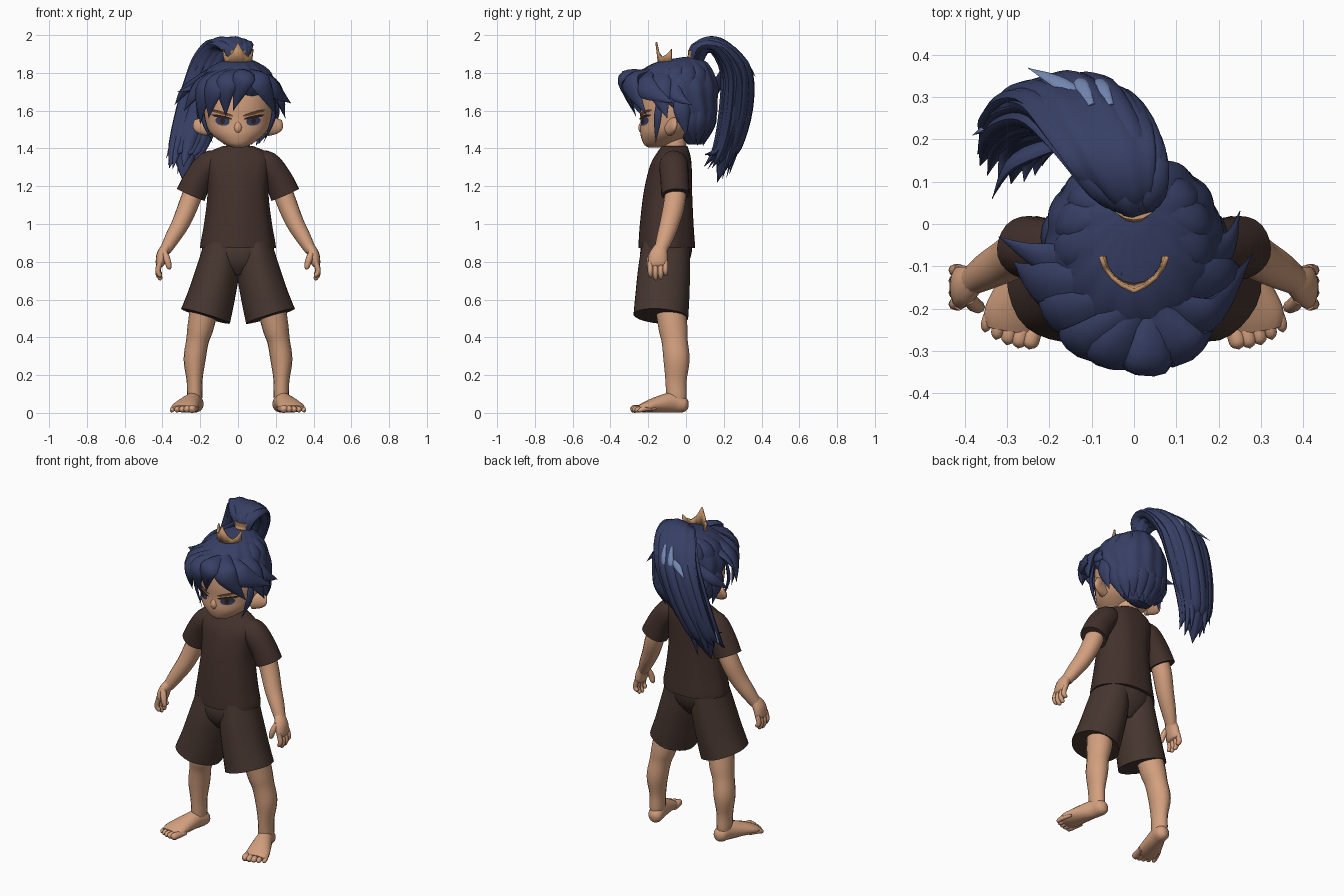
import bpy, bmesh, math, random
from mathutils import Vector
from mathutils.bvhtree import BVHTree

random.seed(4)
default_cube = bpy.data.objects.get("Cube")
if default_cube:
    bpy.data.objects.remove(default_cube)


def material(name, red, green, blue):
    mat = bpy.data.materials.new(name)
    mat.use_nodes = True
    colour = (red, green, blue, 1)
    mat.diffuse_color = colour
    mat.node_tree.nodes["Principled BSDF"].inputs["Base Color"].default_value = colour
    return mat


SKIN = material("warm skin", .65, .35, .21)
HAIR = material("navy hair", .038, .05, .13)
SHEEN = material("pale blue hair sheen", .17, .24, .44)
SHIRT = material("dark brown shirt", .056, .031, .025)
SHORTS = material("brown shorts", .062, .037, .029)
GOLD = material("copper gold", .5, .27, .13)
IRIS = material("blue iris", .035, .047, .12)
LASH = material("dark lash", .03, .015, .012)
BROW = material("brown eyebrow", .14, .06, .03)
HEAD_CENTRE = Vector((0, -.05, 1.62))
X_AXIS, Y_AXIS, Z_AXIS = Vector((1, 0, 0)), Vector((0, 1, 0)), Vector((0, 0, 1))


def make_object(name, bm, mat):
    bmesh.ops.recalc_face_normals(bm, faces=bm.faces)
    mesh = bpy.data.meshes.new(name)
    bm.to_mesh(mesh)
    bm.free()
    mesh.materials.append(mat)
    for face in mesh.polygons:
        face.use_smooth = True
    mesh.set_sharp_from_angle(angle=math.radians(50))
    obj = bpy.data.objects.new(name, mesh)
    bpy.context.scene.collection.objects.link(obj)
    return obj


def smooth_path(path, steps):
    """Catmull-Rom through (x, y, z, half width, half depth) rows."""
    rows = [path[0]] + list(path) + [path[-1]]
    result = []
    for p, q, r, s in zip(rows, rows[1:], rows[2:], rows[3:]):
        for k in range(steps):
            t = k / steps
            result.append([(2 * b + (c - a) * t + (2 * a - 5 * b + 4 * c - d) * t * t
                            + (3 * b - a - 3 * c + d) * t ** 3) / 2
                           for a, b, c, d in zip(p, q, r, s)])
    return result + [list(path[-1])]


def sweep(name, path, mat, side=X_AXIS, axis=None, sides=16, steps=4, ripple=0, folds=9):
    """Oval rings along a path; side=None keeps the width flat to the head."""
    rows = smooth_path(path, steps)
    bm = bmesh.new()
    rings = []
    for i, row in enumerate(rows):
        centre = Vector(row[:3])
        ahead = Vector(rows[min(i + 1, len(rows) - 1)][:3])
        behind = Vector(rows[max(i - 1, 0)][:3])
        tangent = axis or (ahead - behind).normalized()
        wide = side or tangent.cross(centre - HEAD_CENTRE)
        wide = (wide - tangent * wide.dot(tangent)).normalized()
        deep = tangent.cross(wide)
        ring = []
        for k in range(sides):
            angle = math.tau * k / sides
            swell = 1 + ripple * math.sin(folds * angle)
            ring.append(bm.verts.new(centre + swell * (
                wide * max(row[3], .001) * math.cos(angle)
                + deep * max(row[4], .001) * math.sin(angle))))
        rings.append(ring)
    for low, high in zip(rings, rings[1:]):
        for k in range(sides):
            n = (k + 1) % sides
            bm.faces.new((low[k], low[n], high[n], high[k]))
    bm.faces.new(rings[0])
    bm.faces.new(rings[-1])
    return make_object(name, bm, mat)


def pair(name, path, mat, **options):
    for label, sign in (("left_", 1), ("right_", -1)):
        sweep(label + name, [(sign * row[0], *row[1:]) for row in path], mat, **options)


def lock(name, root, middle, tip, width, mat=HAIR, paired=False):
    path = [(*root, width * .5, width * .25), (*middle, width, width * .45), (*tip, 0, 0)]
    (pair if paired else sweep)(name, path, mat, side=None, sides=10, steps=6)


# Head with a shallow nose, neck and ears
head = sweep("head", [
    (0, -.17, 1.405, .025, .03), (0, -.15, 1.425, .075, .075), (0, -.105, 1.48, .145, .137),
    (0, -.07, 1.55, .175, .17), (0, -.06, 1.63, .185, .183), (0, -.05, 1.72, .17, .17),
    (0, -.04, 1.82, .05, .05)], SKIN, axis=Z_AXIS, sides=32)
sweep("neck", [(0, -.06, 1.34, .065, .06), (0, -.06, 1.48, .06, .06)], SKIN, axis=Z_AXIS)
sweep("nose", [(0, -.215, 1.55, .012, .015), (0, -.232, 1.51, .022, .021),
               (0, -.225, 1.485, .014, .012), (0, -.21, 1.475, 0, 0)], SKIN, sides=16)
pair("ear", [(.15, -.085, 1.51, .03, .045), (.19, -.07, 1.52, .02, .045),
             (.215, -.058, 1.535, .015, .036), (.232, -.048, 1.55, 0, 0)], SKIN, side=Z_AXIS.cross(X_AXIS))

# Painted eyes: thin plates laid onto the face
face_tree = BVHTree.FromPolygons([v.co for v in head.data.vertices],
                                 [p.vertices[:] for p in head.data.polygons])


def face_plate(name, x, z, half_width, half_height, slant, lift, mat):
    for label, sign in (("left_", 1), ("right_", -1)):
        bm = bmesh.new()

        def on_face(u, v):
            start = Vector((sign * (x + u), -1, z + v + slant * u))
            return bm.verts.new(face_tree.ray_cast(start, Y_AXIS)[0] - Y_AXIS * lift)
        hub = on_face(0, 0)
        rim = [on_face(half_width * math.cos(a), half_height * math.sin(a))
               for a in (math.tau * k / 20 for k in range(20))]
        for a, b in zip(rim, rim[1:] + rim[:1]):
            bm.faces.new((hub, a, b))
        make_object(label + name, bm, mat)


face_plate("iris", .082, 1.545, .038, .024, .1, .004, IRIS)
face_plate("pupil", .082, 1.545, .013, .015, .1, .006, LASH)
face_plate("upper_lash", .085, 1.567, .055, .008, .2, .008, LASH)
face_plate("eyebrow", .085, 1.588, .06, .009, .28, .006, BROW)

# Shirt and sleeves
sweep("shirt", [
    (0, -.1, .872, .2, .15), (0, -.1, .9, .198, .149), (0, -.1, 1, .18, .142),
    (0, -.095, 1.15, .162, .13), (0, -.085, 1.26, .168, .118), (0, -.075, 1.33, .178, .105),
    (0, -.065, 1.38, .152, .085), (0, -.06, 1.412, .082, .068)],
    SHIRT, axis=Z_AXIS, sides=40, ripple=.015, folds=7)
pair("sleeve", [(.08, -.065, 1.335, .05, .055), (.15, -.065, 1.316, .072, .075),
                (.21, -.06, 1.24, .075, .075), (.25, -.055, 1.155, .08, .075)],
     SHIRT, sides=24, ripple=.012, folds=5)

# Shorts
sweep("shorts_waist", [(0, -.1, .92, .175, .125), (0, -.105, .86, .19, .137),
                       (0, -.112, .79, .15, .122), (0, -.115, .73, .05, .08)],
      SHORTS, axis=Z_AXIS, sides=32)
pair("shorts_leg", [(.085, -.105, .89, .095, .125), (.103, -.115, .77, .113, .137),
                    (.14, -.125, .62, .125, .143), (.172, -.133, .512, .135, .145)],
     SHORTS, sides=28, ripple=.012, folds=6)

# Arms, palms, fingers and thumbs
pair("arm", [(.2, -.05, 1.27, .05, .055), (.255, -.06, 1.12, .053, .057),
             (.3, -.085, 1.01, .048, .052), (.345, -.11, .93, .041, .045),
             (.385, -.135, .86, .03, .034)], SKIN)
pair("palm", [(.375, -.13, .885, .032, .026), (.4, -.145, .84, .048, .03),
              (.412, -.15, .79, .05, .024), (.414, -.15, .775, .035, .014)],
     SKIN, side=Y_AXIS)
for number, (shift, reach) in enumerate(((-.042, .06), (-.015, .075), (.013, .071), (.038, .05))):
    y = -.147 + shift
    pair("finger_%d" % number, [
        (.412, y, .8, .014, .015), (.424, y, .78 - reach * .5, .014, .014),
        (.41, y * .99, .785 - reach, .011, .011), (.405, y, .78 - reach, 0, 0)], SKIN, sides=8)
pair("thumb", [(.39, -.175, .85, .017, .017), (.375, -.192, .81, .018, .017),
               (.364, -.196, .77, .013, .013), (.362, -.195, .758, 0, 0)], SKIN, sides=8)

# Legs, feet and toes
pair("leg", [(.16, -.095, .65, .08, .08), (.197, -.07, .46, .07, .077),
             (.215, -.06, .38, .06, .069), (.23, -.05, .28, .058, .069),
             (.23, -.053, .17, .042, .056), (.229, -.05, .08, .04, .053),
             (.229, -.05, .03, .03, .04)], SKIN)
pair("foot", [(.218, .012, .04, .015, .02), (.221, -.01, .043, .04, .041),
              (.235, -.07, .055, .045, .054), (.262, -.15, .044, .06, .043),
              (.284, -.215, .03, .07, .029), (.291, -.25, .022, .058, .018)], SKIN)
for number in range(5):
    size = .021 - number * .002
    x, y = .24 + number * .026, -.26 + number * number * .0025
    pair("toe_%d" % number, [(x - .022, y + .06, .022, size * .6, size * .6), (x, y, .021, size, size),
                             (x + .006, y - .026, size, size * .85, size * .85),
                             (x + .008, y - .036, size, 0, 0)], SKIN, sides=10, steps=3)

# Hair pulled over the skull, grooved toward the tie
sweep("hair_cap", [
    (0, .045, 1.42, .07, .035), (0, .04, 1.48, .125, .085), (0, .02, 1.57, .185, .14),
    (0, -.025, 1.66, .207, .19), (0, -.05, 1.73, .203, .218), (0, -.05, 1.8, .168, .195),
    (0, -.025, 1.855, .105, .135), (0, .02, 1.883, .03, .04)],
    HAIR, axis=Z_AXIS, sides=96, steps=5, ripple=.02, folds=14)

# Swept fringe
fringe = (
    ((.03, -.19, 1.81), (-.06, -.315, 1.745), (-.065, -.265, 1.57), .06),
    ((.02, -.19, 1.82), (-.12, -.285, 1.73), (-.155, -.225, 1.56), .065),
    ((0, -.16, 1.83), (-.17, -.22, 1.72), (-.2, -.16, 1.53), .07),
    ((-.02, -.12, 1.85), (-.2, -.15, 1.73), (-.285, -.09, 1.6), .065),
    ((.05, -.2, 1.8), (.03, -.335, 1.77), (-.025, -.275, 1.6), .058),
    ((.04, -.19, 1.81), (.12, -.295, 1.75), (.2, -.21, 1.58), .065),
    ((.05, -.18, 1.81), (.17, -.22, 1.73), (.28, -.07, 1.64), .065),
    ((.04, -.12, 1.85), (.195, -.14, 1.72), (.25, -.1, 1.56), .065),
    ((-.1, -.06, 1.83), (-.21, -.08, 1.74), (-.32, -.03, 1.7), .035),
    ((.1, -.04, 1.83), (.21, -.06, 1.7), (.25, .03, 1.63), .04))
for number, spec in enumerate(fringe):
    lock("fringe_lock_%d" % number, *spec)
lock("temple_lock", (.18, -.13, 1.7), (.188, -.15, 1.57), (.135, -.16, 1.43), .022, paired=True)
lock("ear_lock", (.18, -.03, 1.7), (.2, -.02, 1.6), (.18, .0, 1.47), .045, paired=True)

# Locks drawn from the fringe back over the crown to the tie
for number in range(5):
    turn = math.radians(-62 + number * 26)
    c, s = math.cos(turn), math.sin(turn)
    lock("crown_lock_%d" % number, (c * .188, s * .19 - .045, 1.7),
         (c * .15, s * .15 - .03, 1.805), (c * .02, .04, 1.885), .045, paired=True)

# Ragged nape
for number in range(9):
    angle = math.pi * (number + .5) / 9
    c, s = math.cos(angle), math.sin(angle)
    lock("nape_lock_%d" % number, (c * .17, .02 + s * .115, 1.66), (c * .165, .02 + s * .12, 1.54),
         (c * .11, .03 + s * .06, 1.41 + random.uniform(0, .05)), .048)

# Ponytail: a core wrapped in tapering strands
tail = [(0, .05, 1.85, .03, .03), (-.01, .08, 1.935, .065, .04), (-.05, .175, 1.938, .115, .047),
        (-.12, .265, 1.81, .135, .07), (-.195, .265, 1.61, .12, .075),
        (-.265, .22, 1.41, .085, .06), (-.29, .165, 1.22, 0, 0)]
sweep("ponytail_core", tail, HAIR, sides=40, steps=6, ripple=.05, folds=8)
for number in range(16):
    angle = math.tau * number / 16
    c, s = math.cos(angle) * .88, math.sin(angle) * .88
    thick = random.uniform(.02, .038)
    drop = random.uniform(-.01, .16)
    strand = [(x + c * a, y + s * b, z, min(thick, a * .5), min(thick, a * .5) * .7)
              for x, y, z, a, b in tail[:-1]]
    x, y, z = tail[-1][:3]
    strand.append((x + c * .09, y + s * .08, z + drop, 0, 0))
    sweep("ponytail_strand_%d" % number, strand, HAIR, sides=8)
lock("loose_wisp_front", (-.14, .2, 1.82), (-.28, .15, 1.71), (-.335, .06, 1.63), .03)
lock("loose_wisp_back", (-.08, .27, 1.88), (-.17, .33, 1.83), (-.25, .368, 1.78), .02, SHEEN)
for number, shift in enumerate((-.03, .015)):
    lock("sheen_strand_%d" % number, (-.07 + shift, .28, 1.91), (-.095 + shift, .33, 1.84),
         (-.12 + shift, .345, 1.75 - shift), .017, SHEEN)
lock("sheen_tip", (-.3, .25, 1.5), (-.345, .23, 1.42), (-.38, .21, 1.35), .02, SHEEN)

# Hair tie and pronged ornament
sweep("hair_tie", [(0, .035, 1.85, .05, .045), (0, .05, 1.88, .046, .042),
                   (0, .058, 1.91, .055, .05)], GOLD)
bm = bmesh.new()
tops = (.06, .03, .016, .04, .095, .04, .016, .03, .06)
columns = []
for k, height in enumerate(tops):
    angle = math.pi * (1 + k / 8)
    spread = .066 + height * .12
    columns.append([bm.verts.new((r * math.cos(angle), -.075 + r * math.sin(angle), z))
                    for r, z in ((.064, 1.85), (spread, 1.868 + height))])
for (a, b), (c, d) in zip(columns, columns[1:]):
    bm.faces.new((a, c, d, b))
ornament = make_object("crown_ornament", bm, GOLD)
thickness = ornament.modifiers.new("thickness", "SOLIDIFY")
thickness.thickness = .01
